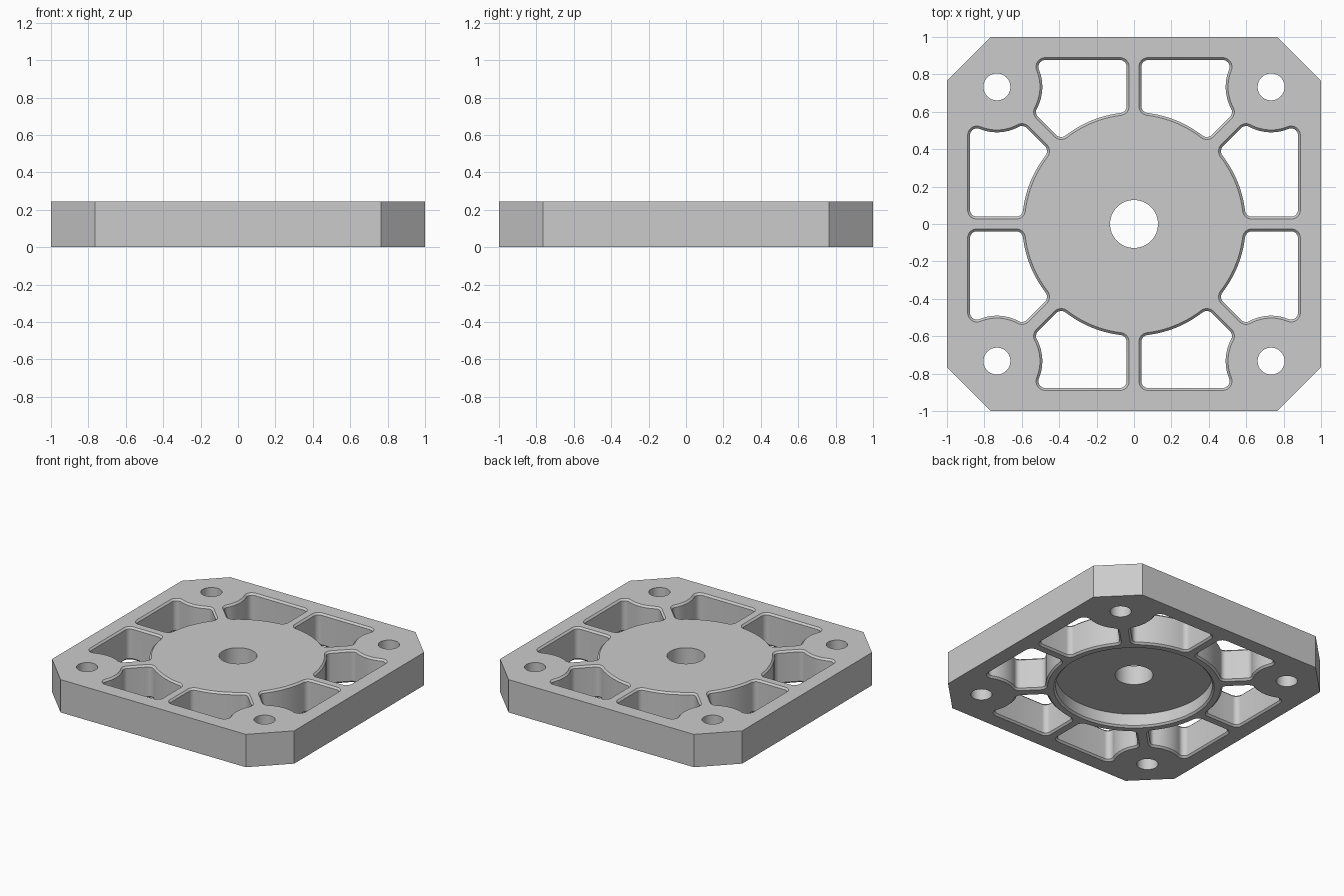
import bpy, bmesh
from math import sin, cos, pi, tau, atan2, sqrt

H = 0.245            # plate thickness
CUT = 0.235          # corner cut
RIB = 0.026          # half width of straight ribs
EDGE = 0.89          # outer wall of the pockets
HUB = 0.585          # hub disc radius
DIAG = 0.042         # diagonal rib offset
BOLT, BOSS = 0.733, 0.23
R = 0.05             # pocket corner radius
CH = 0.013           # edge chamfer
E = 0.01             # cutter overshoot

if "Cube" in bpy.data.objects:
    bpy.data.objects.remove(bpy.data.objects["Cube"])

grey = bpy.data.materials.new("plain grey")
grey.use_nodes = True
grey.diffuse_color = (0.6, 0.6, 0.6, 1)
grey.node_tree.nodes["Principled BSDF"].inputs["Base Color"].default_value = (0.6, 0.6, 0.6, 1)


def loft(bm, rings):
    """Closed solid through rings of equal point count."""
    loops = [[bm.verts.new(p) for p in ring] for ring in rings]
    n = len(loops[0])
    for a, b in zip(loops, loops[1:]):
        for i in range(n):
            j = (i + 1) % n
            bm.faces.new((a[i], a[j], b[j], b[i]))
    bm.faces.new(loops[0][::-1])
    bm.faces.new(loops[-1])


def lathe(bm, profile, x=0, y=0, n=64):
    loft(bm, [[(x + r * cos(tau * i / n), y + r * sin(tau * i / n), z)
               for i in range(n)] for r, z in profile])


def arc(cx, cy, r, a, b, n):
    return [(cx + r * cos(a + (b - a) * i / n), cy + r * sin(a + (b - a) * i / n))
            for i in range(n + 1)]


def pocket(off):
    """Rounded pocket outline, shrunk inward by off."""
    x0, y0, c = RIB + R, EDGE - R, DIAG + R * sqrt(2)
    hub, boss = HUB + R, BOSS + R
    # corner centres, counterclockwise from the top inner corner
    p1 = (x0, y0)
    p2 = (x0, sqrt(hub ** 2 - x0 ** 2))
    x = (-c + sqrt(2 * hub ** 2 - c ** 2)) / 2
    p3 = (x, x + c)
    x = BOLT - c / 2 - sqrt(boss ** 2 / 2 - c ** 2 / 4)
    p4 = (x, x + c)
    p5 = (BOLT - sqrt(boss ** 2 - (y0 - BOLT) ** 2), y0)
    t2, t3 = atan2(p2[1], p2[0]), atan2(p3[1], p3[0])
    t4, t5 = [atan2(p[1] - BOLT, p[0] - BOLT) % tau for p in (p4, p5)]
    r = R - off
    pts = arc(*p1, r, pi / 2, pi, 7)
    pts += arc(*p2, r, pi, t2 + pi, 7)
    pts += arc(0, 0, HUB + off, t2, t3, 16)[1:-1]
    pts += arc(*p3, r, t3 + pi, 7 * pi / 4, 7)
    pts += arc(*p4, r, -pi / 4, t4 - pi, 7)
    pts += arc(BOLT, BOLT, BOSS + off, t4, t5, 12)[1:-1]
    pts += arc(*p5, r, t5 - pi, pi / 2, 7)
    return pts


def make_object(name, bm):
    bmesh.ops.recalc_face_normals(bm, faces=bm.faces)
    mesh = bpy.data.meshes.new(name)
    bm.to_mesh(mesh)
    bm.free()
    mesh.materials.append(grey)
    ob = bpy.data.objects.new(name, mesh)
    bpy.context.collection.objects.link(ob)
    return ob


# square plate with cut corners
k = 1 - CUT
octagon = [(1, -k), (1, k), (k, 1), (-k, 1), (-1, k), (-1, -k), (-k, -1), (k, -1)]
bm = bmesh.new()
loft(bm, [[(x, y, z) for x, y in octagon] for z in (0, H)])
plate = make_object("mounting_plate", bm)

# cutters: eight chamfered pockets, four bolt holes, centre hole with recess
bm = bmesh.new()
sections = [(-E, -E), (CH, CH), (CH, H - CH), (-E, H + E)]
for sx in (1, -1):
    for sy in (1, -1):
        for swap in (False, True):
            rings = []
            for off, z in sections:
                pts = [(y, x) if swap else (x, y) for x, y in pocket(off)]
                rings.append([(sx * x, sy * y, z) for x, y in pts])
            loft(bm, rings)
        lathe(bm, [(0.072, -E), (0.072, H + E)], sx * BOLT, sy * BOLT, 40)
lathe(bm, [(0.53 + CH + E, -E), (0.53, CH), (0.53, 0.1), (0.128, 0.1), (0.128, H + E)], n=96)
cutter = make_object("opening_cutter", bm)
cutter.hide_render = True

# cut the openings and keep only the finished plate
mod = plate.modifiers.new("openings", 'BOOLEAN')
mod.operation, mod.solver, mod.object = 'DIFFERENCE', 'EXACT', cutter
bpy.ops.object.select_all(action='DESELECT')
plate.select_set(True)
bpy.context.view_layer.objects.active = plate
bpy.ops.object.modifier_apply(modifier=mod.name)
bpy.data.objects.remove(cutter)
bpy.ops.object.shade_smooth_by_angle(angle=0.5)
